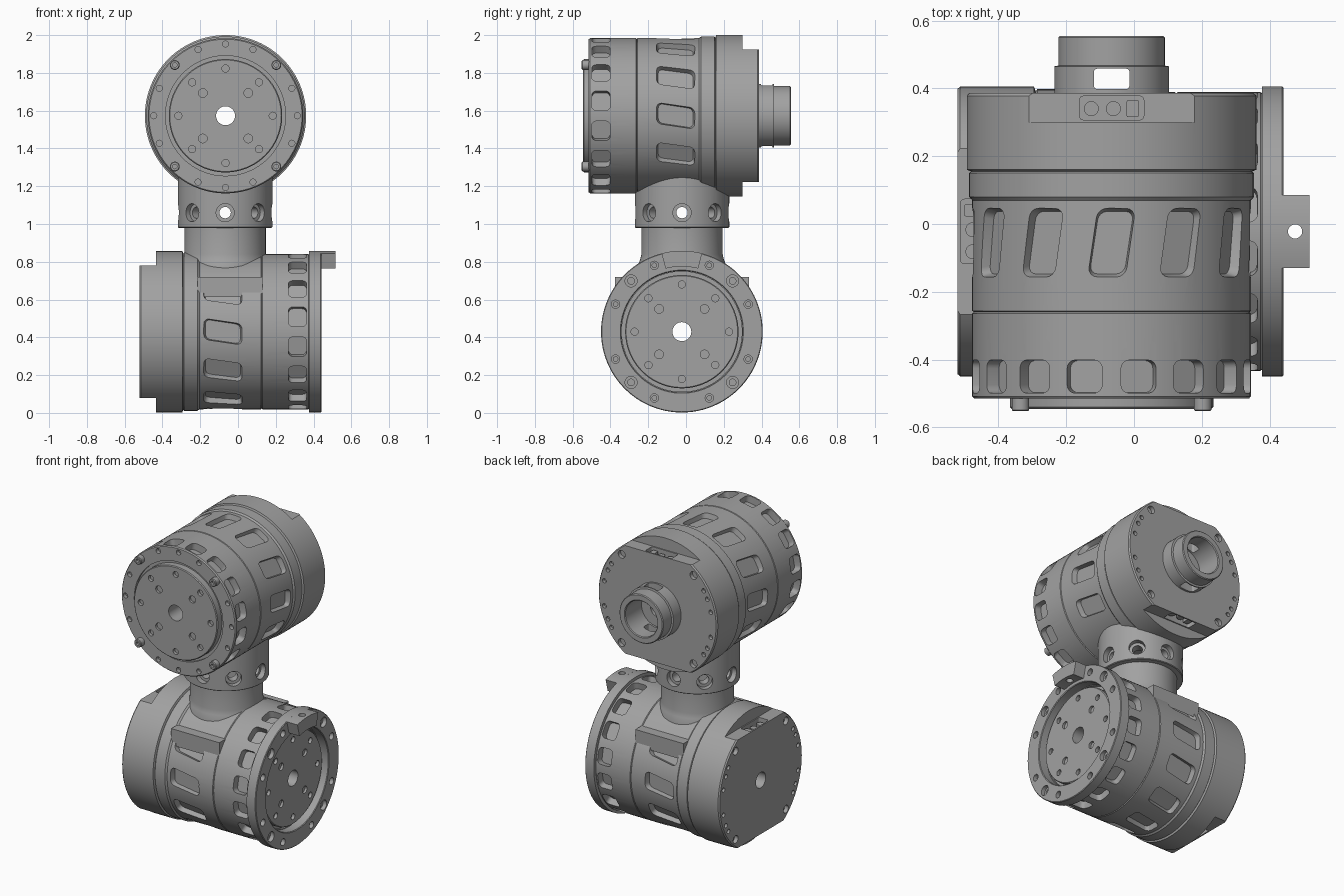
import bpy, bmesh
from math import sin, cos, pi, radians
from mathutils import Matrix, Vector

if "Cube" in bpy.data.objects:
    bpy.data.objects.remove(bpy.data.objects["Cube"], do_unlink=True)

metal = bpy.data.materials.new("machined grey metal")
metal.use_nodes = True
GREY = (0.36, 0.36, 0.36, 1)
metal.diffuse_color = GREY
metal.node_tree.nodes["Principled BSDF"].inputs["Base Color"].default_value = GREY

AXIAL = Matrix.Rotation(-pi / 2, 4, 'X')      # turns local z into the motor axis y
T = Matrix.Translation


def around(deg):
    """Radial frame: z points outward, y along the motor axis."""
    return Matrix.Rotation(radians(deg), 4, 'Y')


def lathe(bm, profile, m=Matrix(), seg=96):
    rings = []
    for i in range(seg):
        a = 2 * pi * i / seg
        rings.append([bm.verts.new(m @ Vector((r * cos(a), r * sin(a), h))) for r, h in profile])
    n = len(profile)
    spans = n - 1 if profile[0][0] == 0 else n
    for i in range(seg):
        a, b = rings[i], rings[(i + 1) % seg]
        for j in range(spans):
            k = (j + 1) % n
            bm.faces.new((a[j], b[j], b[k], a[k]))
    bmesh.ops.remove_doubles(bm, verts=[v for r in rings for v in r], dist=1e-5)


def cyl(bm, r, h0, h1, m=Matrix(), seg=20):
    bmesh.ops.create_cone(bm, cap_ends=True, segments=seg, radius1=r, radius2=r,
                          depth=h1 - h0, matrix=m @ T((0, 0, (h0 + h1) / 2)))


def prism(bm, pts, z0, z1, m=Matrix(), taper=1.0):
    low = [bm.verts.new(m @ Vector((x * taper, y * taper, z0))) for x, y in pts]
    top = [bm.verts.new(m @ Vector((x, y, z1))) for x, y in pts]
    bm.faces.new(low)
    bm.faces.new(top)
    for i in range(len(pts)):
        j = (i + 1) % len(pts)
        bm.faces.new((low[i], low[j], top[j], top[i]))


def box(bm, lo, hi):
    prism(bm, [(lo[0], lo[1]), (hi[0], lo[1]), (hi[0], hi[1]), (lo[0], hi[1])], lo[2], hi[2])


def rounded(w, l, r, shear=0.0, steps=4):
    pts = []
    for q, (sx, sy) in enumerate(((1, 1), (-1, 1), (-1, -1), (1, -1))):
        for s in range(steps + 1):
            a = (q + s / steps) * pi / 2
            y = sy * (l / 2 - r) + r * sin(a)
            pts.append((sx * (w / 2 - r) + r * cos(a) + shear * y, y))
    return pts


def make(name, bm, m=Matrix()):
    bmesh.ops.recalc_face_normals(bm, faces=bm.faces)
    mesh = bpy.data.meshes.new(name)
    bm.to_mesh(mesh)
    bm.free()
    mesh.materials.append(metal)
    ob = bpy.data.objects.new(name, mesh)
    bpy.context.collection.objects.link(ob)
    ob.matrix_world = m
    return ob


def activate(ob):
    bpy.ops.object.select_all(action='DESELECT')
    ob.select_set(True)
    bpy.context.view_layer.objects.active = ob


def cut(ob, bm):
    cutter = make("cutter", bm, ob.matrix_world.copy())
    activate(ob)
    mod = ob.modifiers.new("cut", 'BOOLEAN')
    mod.operation, mod.solver, mod.object = 'DIFFERENCE', 'EXACT', cutter
    bpy.ops.object.modifier_apply(modifier=mod.name)
    bpy.data.objects.remove(cutter, do_unlink=True)


def smooth(ob):
    activate(ob)
    bpy.ops.object.shade_smooth_by_angle(angle=radians(28))


def axial_hole(bm, deg, dist, r, y0, y1):
    cyl(bm, r, y0, y1, around(deg) @ T((0, 0, dist)) @ AXIAL)


BODY = [(.05, -.545), (.295, -.545), (.30, -.54), (.30, -.50), (.318, -.50), (.318, -.515),
        (.405, -.515), (.411, -.508), (.411, -.264), (.406, -.26), (.411, -.256), (.411, .07),
        (.42, .08), (.42, .15), (.414, .155), (.427, .16), (.427, .378), (.42, .386), (.05, .386)]


def motor(name, m, skip):
    bm = bmesh.new()
    lathe(bm, BODY, AXIAL)
    body = make(name + "_motor_body", bm, m)
    # flats at top and bottom of the rear cover
    bm = bmesh.new()
    for s in (0, 1):
        prism(bm, [(-.4, .30), (.4, .30), (.4, .5), (-.4, .5)], .35, .5, around(180 * s))
    cut(body, bm)
    bm = bmesh.new()
    # slanted cooling pockets
    for a in range(0, 360, 30):
        if a not in skip:
            prism(bm, rounded(.125, .225, .03, .15), .378, .45, around(a) @ T((0, -.055, 0)), .82)
    # square windows near the output end
    for i in range(16):
        prism(bm, rounded(.108, .1, .025), .365, .45, around(22.5 * i + 11.25) @ T((0, -.45, 0)), .95)
        if i % 4 != 2:
            axial_hole(bm, 22.5 * i, .38, .016, -.6, -.49)
    # connector pockets in the flats
    for s in (0, 180):
        prism(bm, rounded(.19, .07, .012), .30, .4, around(s) @ T((0, .342, 0)))
    # output disc screw holes
    for a in range(0, 360, 45):
        axial_hole(bm, a, .25, .019, -.6, -.525)
    for a in range(45, 360, 90):
        axial_hole(bm, a, .17, .023, -.6, -.53)
        axial_hole(bm, a - 3 if a % 180 == 45 else a + 3, .385, .025, .36, .5)
    # rear cover screw holes
    for side in (90, 270):
        for a in (-32, -24, -12, 12, 24, 32):
            axial_hole(bm, side + a, .39, .014, .365, .5)
    cut(body, bm)
    smooth(body)
    # plugs inside the connector pockets
    bm = bmesh.new()
    for s in (0, 180):
        f = around(s)
        for x in (-.06, .005):
            cyl(bm, .022, .295, .33, f @ T((x, .34, 0)))
        prism(bm, rounded(.035, .05, .004), .295, .335, f @ T((.062, .34, 0)))
    smooth(make(name + "_connector_plugs", bm, m))


UPPER = T((-.066, 0, 1.573))
LOWER = T((-.135, -.022, .43)) @ Matrix.Rotation(pi / 2, 4, 'Z')
motor("upper", UPPER, (150, 180, 210))
motor("lower", LOWER, (0, 30, 330))

# upper flange bolts
bm = bmesh.new()
for a in range(45, 360, 90):
    lathe(bm, [(0, -.535), (.012, -.535), (.012, -.552), (.022, -.552), (.026, -.548), (.026, -.51), (0, -.51)],
          around(a) @ T((0, 0, .38)) @ AXIAL, 20)
smooth(make("flange_bolts", bm, UPPER))

# hollow rear hub with side windows
bm = bmesh.new()
lathe(bm, [(.115, .38), (.169, .38), (.169, .465), (.157, .467), (.157, .55), (.152, .555),
           (.12, .555), (.115, .55)], AXIAL)
hub = make("rear_hub", bm, UPPER)
bm = bmesh.new()
prism(bm, rounded(.105, .06, .01), -.3, .3, T((0, .428, 0)))
cut(hub, bm)
smooth(hub)

# mounting ring on the lower motor
bm = bmesh.new()
lathe(bm, [(.322, -.512), (.428, -.512), (.428, -.572), (.424, -.576), (.326, -.576), (.322, -.572)], AXIAL)
ring = make("mounting_ring", bm, LOWER)
bm = bmesh.new()
for i in range(16):
    if i % 4:
        big = i % 4 == 2
        f = around(22.5 * i) @ T((0, 0, .38)) @ AXIAL
        r = .032 if big else .022
        lathe(bm, [(0, -.6), (r, -.6), (r, -.55), (r * .55, -.55), (r * .55, -.53), (0, -.53)], f, 20)
cut(ring, bm)
smooth(ring)

# drilled stop tab on the ring
bm = bmesh.new()
arc = [radians(-14.5 + 29 * i / 10) for i in range(11)]
pts = [(.428 * sin(a), -.428 * cos(a)) for a in arc]
pts += [(.345 * sin(a), -.345 * cos(a)) for a in reversed(arc)]
prism(bm, pts, -.652, -.57, AXIAL)
tab = make("stop_tab", bm, LOWER)
bm = bmesh.new()
cyl(bm, .021, .25, .5, T((0, -.61, 0)))
cut(tab, bm)
smooth(tab)

# neck joining the motors
bm = bmesh.new()
lathe(bm, [(.16, .72), (.235, .72), (.235, .78), (.222, .81), (.215, .84), (.215, .98), (.246, .98),
           (.25, .984), (.25, 1.32), (.16, 1.32)])
NECK = T((-.068, -.021, 0))
neck = make("neck", bm, NECK)
bm = bmesh.new()
for i in range(8):
    f = T((0, 0, 1.06)) @ Matrix.Rotation(i * pi / 4, 4, 'Z') @ AXIAL
    lathe(bm, [(0, .12), (.03, .12), (.03, .215), (.048, .215), (.048, .3), (0, .3)], f, 24)
cut(neck, bm)
smooth(neck)

# shoulder block under the neck
bm = bmesh.new()
box(bm, (-.215, -.377, .58), (.13, .333, .72))
block = make("shoulder_block", bm)
bm = bmesh.new()
cyl(bm, .4, -.5, .5, T((0, -.022, .43)) @ Matrix.Rotation(pi / 2, 4, 'Y'), 64)
cut(block, bm)
smooth(block)
